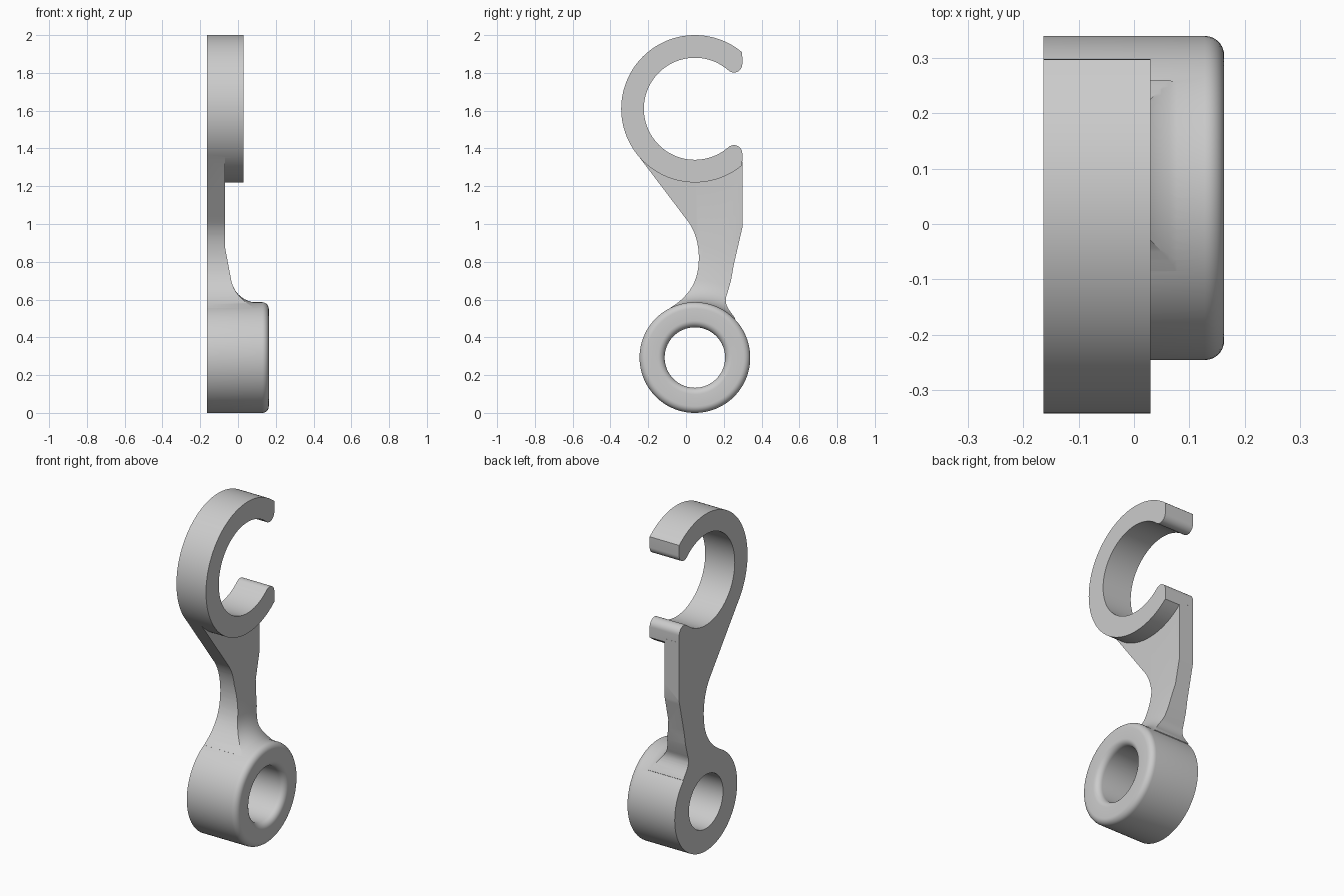
import bpy, bmesh
from math import sin, cos, radians, pi
from mathutils import Vector
from mathutils.geometry import interpolate_bezier

if "Cube" in bpy.data.objects:
    bpy.data.objects.remove(bpy.data.objects["Cube"])

BACK = -0.164             # flat rear plane shared by every part
CY = 0.047                # common centre line in y
EYE_Z, EYE_R, BORE_R, EYE_FRONT = 0.293, 0.293, 0.16, 0.163
HOOK_Z, HOOK_R, HOOK_IN, HOOK_FRONT = 1.61, 0.39, 0.27, 0.03
FLAT_Y = 0.298            # flat side of the hook mouth and arm

grey = bpy.data.materials.new("grey_plastic")
grey.use_nodes = True
grey.diffuse_color = (0.6, 0.6, 0.6, 1)
grey.node_tree.nodes["Principled BSDF"].inputs["Base Color"].default_value = (0.6, 0.6, 0.6, 1)


def arc(cx, cy, r, start, end, steps):
    angles = [radians(start + (end - start) * i / steps) for i in range(steps + 1)]
    return [(cx + r * cos(a), cy + r * sin(a)) for a in angles]


def bezier(a, b, c, d, steps=14):
    pts = [Vector((*p, 0)) for p in (a, b, c, d)]
    return [(v.x, v.y) for v in interpolate_bezier(*pts, steps)]


def finish(name, bm):
    bmesh.ops.remove_doubles(bm, verts=bm.verts, dist=0.0001)
    bmesh.ops.recalc_face_normals(bm, faces=bm.faces)
    mesh = bpy.data.meshes.new(name)
    bm.to_mesh(mesh)
    bm.free()
    mesh.materials.append(grey)
    ob = bpy.data.objects.new(name, mesh)
    bpy.context.collection.objects.link(ob)
    return ob


def extrude_outline(name, outline, x0, x1):
    """Closed (y, z) outline pushed along x."""
    bm = bmesh.new()
    face = bm.faces.new([bm.verts.new((x0, y, z)) for y, z in outline])
    ext = bmesh.ops.extrude_face_region(bm, geom=[face])
    moved = [v for v in ext["geom"] if isinstance(v, bmesh.types.BMVert)]
    bmesh.ops.translate(bm, verts=moved, vec=(x1 - x0, 0, 0))
    return finish(name, bm)


def lathe(name, profile, segments=96):
    """Closed (x, radius) profile turned about the eye axis."""
    bm = bmesh.new()
    verts = [bm.verts.new((x, CY, EYE_Z + r)) for x, r in profile]
    edges = [bm.edges.new((v, verts[i - 1])) for i, v in enumerate(verts)]
    bmesh.ops.spin(bm, geom=verts + edges, cent=(0, CY, EYE_Z), axis=(1, 0, 0),
                   angle=2 * pi, steps=segments)
    return finish(name, bm)


def combine(target, other, operation):
    mod = target.modifiers.new(operation.lower(), "BOOLEAN")
    mod.operation, mod.solver, mod.object = operation, "EXACT", other
    bpy.context.view_layer.objects.active = target
    bpy.ops.object.modifier_apply(modifier=mod.name)
    bpy.data.objects.remove(other)


# Eye: thick ring with softened rims on its front side
f = 0.035
eye = lathe("eye_ring", [(BACK, BORE_R), (BACK, EYE_R)]
            + arc(EYE_FRONT - f, EYE_R - f, f, 90, 0, 7)
            + arc(EYE_FRONT - f, BORE_R + f, f, 0, -90, 7))

# Open hook with rounded mouth tips
tip = 0.044
tip_y = FLAT_Y - tip
tip_dz = ((HOOK_IN + tip) ** 2 - (tip_y - CY) ** 2) ** 0.5
hook = extrude_outline("hook",
                       arc(CY, HOOK_Z, HOOK_R, 50, 310, 80)
                       + arc(tip_y, HOOK_Z - tip_dz, tip, 0, 131, 12)
                       + arc(CY, HOOK_Z, HOOK_IN, 310.5, 49.5, 80)
                       + arc(tip_y, HOOK_Z + tip_dz, tip, -131, 0, 12),
                       BACK, HOOK_FRONT)

# Arm: side outline, trimmed by a turned front face that flares onto the eye
left_flank = ([(-0.263, 1.375)]
              + bezier((0.012, 1.012), (0.05, 0.96), (0.068, 0.89), (0.068, 0.82))
              + bezier((0.068, 0.82), (0.068, 0.69), (0.012, 0.615), (-0.085, 0.555)))
right_flank = ([(0.26, 0.50)]
               + bezier((0.25, 0.515), (0.215, 0.56), (0.2, 0.585), (0.218, 0.63), 10)
               + [(0.238, 0.70), (0.252, 0.78), (FLAT_Y, 0.98), (FLAT_Y, 1.33)])
arm = extrude_outline("arm", left_flank
                      + arc(CY, EYE_Z, 0.22, 115, 45, 12)
                      + right_flank
                      + arc(CY, HOOK_Z, 0.33, 312, 225, 24),
                      BACK, 0.14)
trim = lathe("arm_trim", [(BACK, 0.19), (BACK, 1.4), (-0.069, 1.4), (-0.069, 0.585)]
             + bezier((-0.036, 0.41), (-0.02, 0.33), (0.04, 0.293), (0.11, 0.288))
             + [(0.11, 0.19)], 160)
combine(arm, trim, "INTERSECT")

# Fuse into one body
combine(arm, hook, "UNION")
combine(arm, eye, "UNION")
arm.name = "hook_body"
bpy.ops.object.select_all(action="DESELECT")
arm.select_set(True)
bpy.context.view_layer.objects.active = arm
bpy.ops.object.shade_smooth_by_angle(angle=radians(30))
